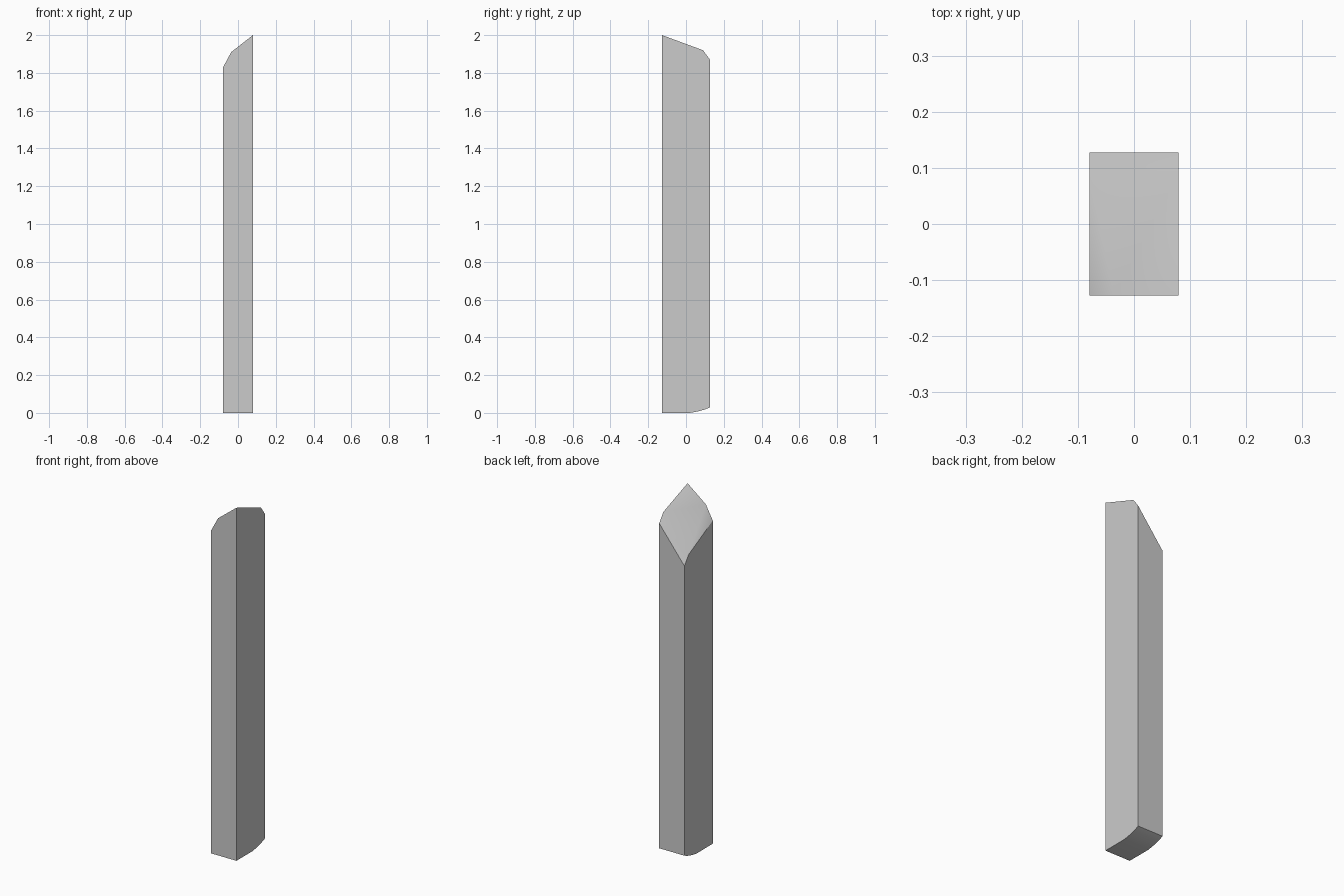
import bpy, bmesh, math
from mathutils import Vector

if "Cube" in bpy.data.objects:
    bpy.data.objects.remove(bpy.data.objects["Cube"])

W, D = 0.079, 0.127   # half width, half depth

# Square post
bm = bmesh.new()
bmesh.ops.create_cube(bm, size=1)
for v in bm.verts:
    v.co = Vector((v.co.x * 2 * W, v.co.y * 2 * D, (v.co.z + 0.5) * 2))


def cut(p, q, r, up):
    """Slice off everything beyond the plane through three points."""
    p, q, r = Vector(p), Vector(q), Vector(r)
    n = (q - p).cross(r - p).normalized()
    if n.z * up < 0:
        n = -n
    res = bmesh.ops.bisect_plane(bm, geom=bm.verts[:] + bm.edges[:] + bm.faces[:],
                                 dist=1e-5, plane_co=p, plane_no=n, clear_outer=True)
    rim = [e for e in res["geom_cut"] if isinstance(e, bmesh.types.BMEdge)]
    bmesh.ops.holes_fill(bm, edges=[e for e in rim if e.is_boundary], sides=0)


# Carved slanted tip
peak = (W, -D, 2.0)
front_bend = (-0.036, -D, 1.91)
front_low = (-W, -D, 1.83)
left_bend = (-W, 0.09, 1.72)
right_bend = (W, 0.09, 1.92)
right_low = (W, D, 1.87)
cut(peak, front_bend, right_bend, 1)
cut(front_bend, left_bend, right_bend, 1)
cut(front_bend, front_low, left_bend, 1)
cut(left_bend, right_bend, right_low, 1)

# Rounded back edge of the foot
foot = [(0.02, 0.0), (0.065, 0.008), (0.1, 0.018), (D, 0.029)]
for (y0, z0), (y1, z1) in zip(foot, foot[1:]):
    cut((-W, y0, z0), (W, y0, z0), (W, y1, z1), -1)

bmesh.ops.recalc_face_normals(bm, faces=bm.faces[:])
mesh = bpy.data.meshes.new("post")
bm.to_mesh(mesh)
bm.free()
post = bpy.data.objects.new("post", mesh)
bpy.context.collection.objects.link(post)
bpy.context.view_layer.objects.active = post
post.select_set(True)
bpy.ops.object.shade_smooth_by_angle(angle=math.radians(30))
